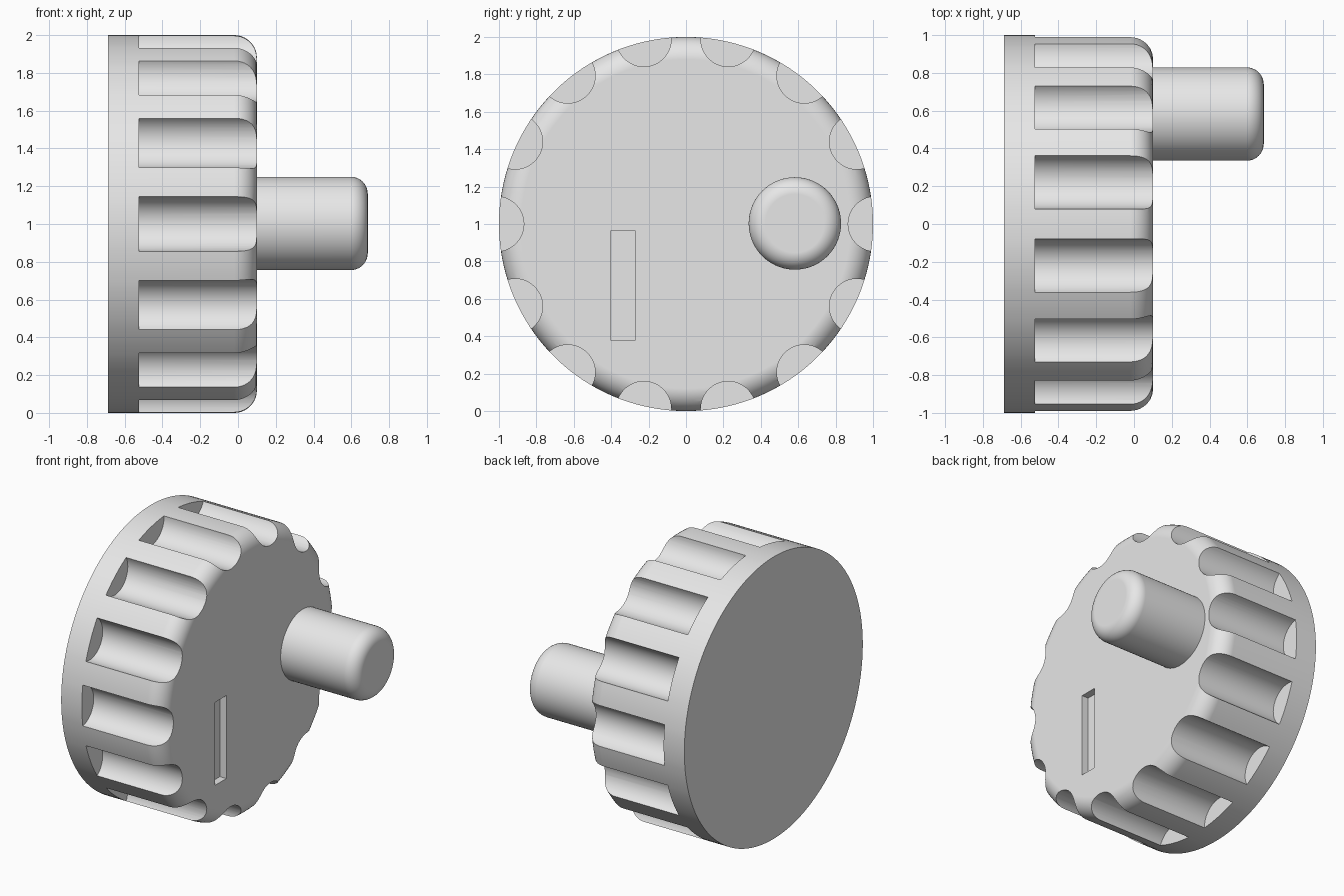
import bpy, bmesh
from math import cos, sin, pi, radians
from mathutils import Vector, Matrix

if "Cube" in bpy.data.objects:
    bpy.data.objects.remove(bpy.data.objects["Cube"], do_unlink=True)

grey = bpy.data.materials.new("plain_grey")
grey.use_nodes = True
grey.diffuse_color = (0.8, 0.8, 0.8, 1)
grey.node_tree.nodes["Principled BSDF"].inputs["Base Color"].default_value = (0.8, 0.8, 0.8, 1)

BACK, FACE, TIP = -0.687, 0.1, 0.687   # stations along x
MID = 1.0                              # height of the knob's axis


def to_object(name, bm):
    bmesh.ops.recalc_face_normals(bm, faces=bm.faces)
    mesh = bpy.data.meshes.new(name)
    bm.to_mesh(mesh)
    bm.free()
    mesh.materials.append(grey)
    obj = bpy.data.objects.new(name, mesh)
    bpy.context.collection.objects.link(obj)
    return obj


def add_turned(bm, x0, x1, r, fillet, y, z, segments, steps=10):
    """Cylinder along x, with its +x rim rounded by the fillet."""
    profile = [(x0, r)]
    if fillet:
        for i in range(steps + 1):
            a = pi / 2 * i / steps
            profile.append((x1 - fillet + fillet * sin(a), r - fillet + fillet * cos(a)))
    else:
        profile.append((x1, r))
    rings = []
    for k in range(segments):
        t = 2 * pi * k / segments
        rings.append([bm.verts.new((px, y + pr * cos(t), z + pr * sin(t))) for px, pr in profile])
    for a, b in zip(rings, rings[1:] + rings[:1]):
        for i in range(len(profile) - 1):
            bm.faces.new((a[i], b[i], b[i + 1], a[i + 1]))
    bm.faces.new([ring[0] for ring in rings])
    bm.faces.new([ring[-1] for ring in rings])


def cut(target, cutter):
    cutter.hide_render = True
    mod = target.modifiers.new("cut", 'BOOLEAN')
    mod.operation = 'DIFFERENCE'
    mod.solver = 'EXACT'
    mod.object = cutter
    bpy.context.view_layer.objects.active = target
    bpy.ops.object.modifier_apply(modifier=mod.name)
    bpy.data.objects.remove(cutter, do_unlink=True)


def smooth(obj):
    bpy.ops.object.select_all(action='DESELECT')
    obj.select_set(True)
    bpy.context.view_layer.objects.active = obj
    bpy.ops.object.shade_smooth_by_angle(angle=radians(30))
    mod = obj.modifiers.new("even_shading", 'WEIGHTED_NORMAL')
    mod.keep_sharp = True


# Round knob body
bm = bmesh.new()
add_turned(bm, BACK, FACE, 1.0, 0.12, 0, MID, 140)
body = to_object("knob_body", bm)

# Ring of finger grooves, open towards the face
GROOVES = 14
bm = bmesh.new()
for k in range(GROOVES):
    t = 2 * pi * k / GROOVES
    add_turned(bm, -0.525, 0.25, 0.147, 0, 1.014 * cos(t), MID + 1.014 * sin(t), 48)
cut(body, to_object("groove_cutter", bm))

# Shallow upright slot in the face
bm = bmesh.new()
bmesh.ops.create_cube(bm, size=1, matrix=Matrix.Translation(Vector((FACE, -0.337, 0.67)))
                      @ Matrix.Diagonal((0.1, 0.126, 0.588, 1)))
cut(body, to_object("slot_cutter", bm))
smooth(body)

# Off-centre handle peg with a rounded tip
bm = bmesh.new()
add_turned(bm, FACE - 0.03, TIP, 0.247, 0.09, 0.582, MID + 0.003, 72)
smooth(to_object("handle_peg", bm))
